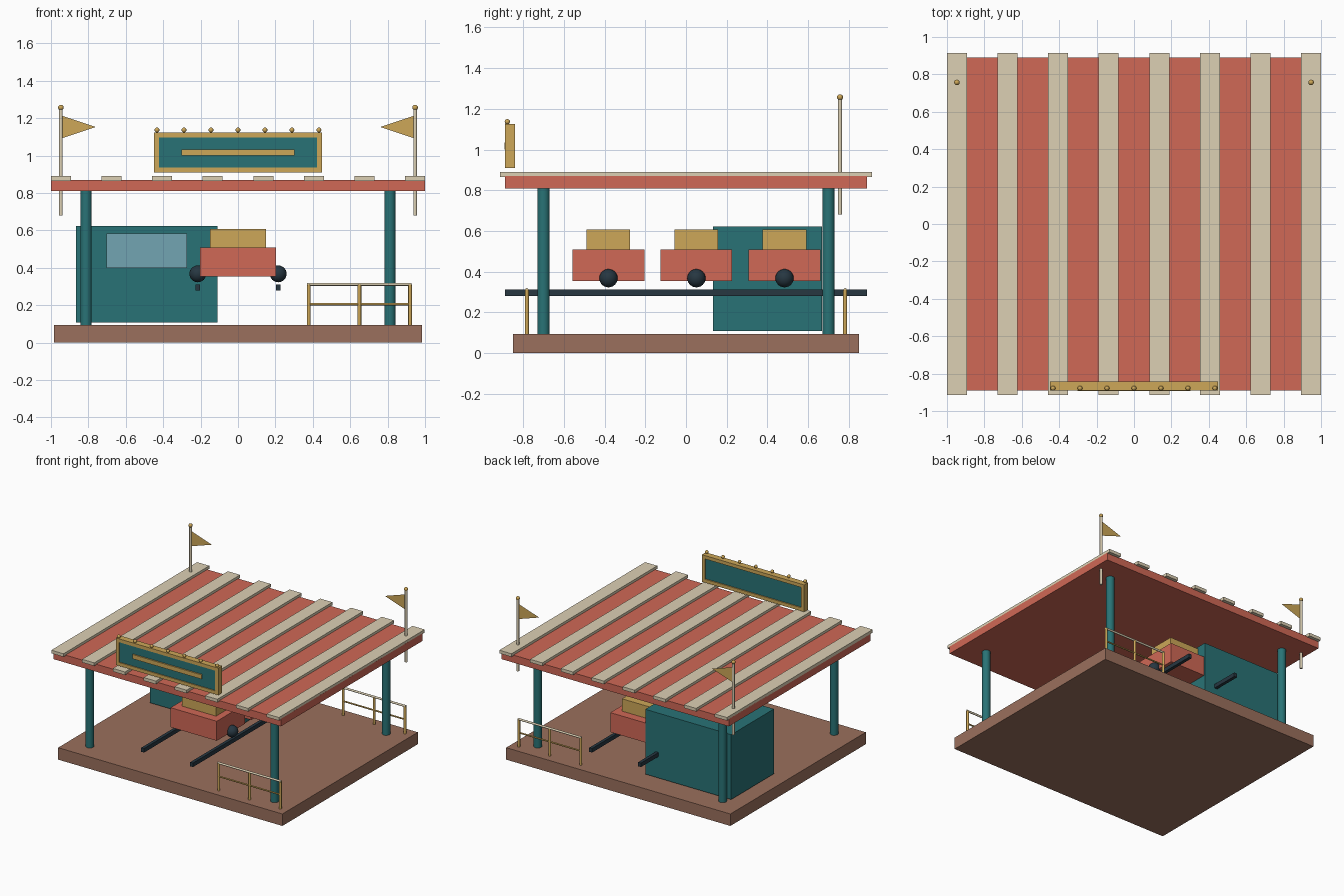
import bpy
from math import radians

if "Cube" in bpy.data.objects:
    bpy.data.objects.remove(bpy.data.objects["Cube"])


def material(name, rgb):
    m = bpy.data.materials.new(name)
    m.diffuse_color = (*rgb, 1)
    m.use_nodes = True
    m.node_tree.nodes["Principled BSDF"].inputs["Base Color"].default_value = m.diffuse_color
    return m


TEAL = material("teal", (0.022, 0.171, 0.18))
RED = material("red", (0.63, 0.138, 0.093))
CREAM = material("cream", (0.716, 0.631, 0.456))
GOLD = material("gold", (0.61, 0.386, 0.098))
WOOD = material("wood", (0.328, 0.162, 0.109))
DARK = material("dark", (0.02, 0.038, 0.053))
GLASS = material("glass", (0.17, 0.376, 0.445))


def finish(name, mat, smooth=False):
    ob = bpy.context.object
    ob.name = name
    ob.data.materials.append(mat)
    if smooth:
        bpy.ops.object.shade_smooth_by_angle(angle=radians(35))
    return ob


def box(name, mat, x, y, z):
    """Box from (min, max) pairs on each axis."""
    bpy.ops.mesh.primitive_cube_add(size=1, location=[sum(a) / 2 for a in (x, y, z)])
    bpy.context.object.scale = [a[1] - a[0] for a in (x, y, z)]
    bpy.ops.object.transform_apply(location=False, rotation=False, scale=True)
    return finish(name, mat)


def post(name, mat, x, y, z0, z1, r, sides=24):
    bpy.ops.mesh.primitive_cylinder_add(vertices=sides, radius=r, depth=z1 - z0,
                                        location=(x, y, (z0 + z1) / 2))
    return finish(name, mat, True)


def rail(name, mat, x0, x1, y, z, r):
    bpy.ops.mesh.primitive_cylinder_add(vertices=12, radius=r, depth=x1 - x0,
                                        location=((x0 + x1) / 2, y, z),
                                        rotation=(0, radians(90), 0))
    return finish(name, mat, True)


def ball(name, mat, loc, r, seg=16, rings=10):
    bpy.ops.mesh.primitive_uv_sphere_add(segments=seg, ring_count=rings, radius=r, location=loc)
    return finish(name, mat, True)


# Platform, roof and roof stripes
box("platform", WOOD, (-0.985, 0.985), (-0.85, 0.85), (0, 0.095))
box("roof", RED, (-1, 1), (-0.89, 0.89), (0.81, 0.87))
for i in range(8):
    x = -0.9465 + i * 0.2704
    box(f"roof_stripe_{i + 1}", CREAM, (x - 0.0535, x + 0.0535), (-0.915, 0.915), (0.865, 0.89))

# Roof posts
for x in (-0.812, 0.812):
    for y in (-0.70, 0.70):
        post("roof_post", TEAL, x, y, 0.09, 0.815, 0.03)

# Operator booth with window
box("booth", TEAL, (-0.865, -0.11), (0.132, 0.668), (0.108, 0.623))
box("booth_window", GLASS, (-0.703, -0.273), (0.115, 0.14), (0.398, 0.583))

# Track rails
for x in (-0.215, 0.215):
    box("track_rail", DARK, (x - 0.0125, x + 0.0125), (-0.89, 0.89), (0.28, 0.312))

# Train cars
for i, y in enumerate((-0.381, 0.051, 0.484), 1):
    box(f"car_{i}_body", RED, (-0.203, 0.203), (y - 0.176, y + 0.176), (0.355, 0.51))
    box(f"car_{i}_seat", GOLD, (-0.149, 0.149), (y - 0.107, y + 0.107), (0.505, 0.608))
    for x in (-0.215, 0.215):
        ball(f"car_{i}_wheel", DARK, (x, y, 0.368), 0.045, 20, 12)

# Railings on the right, front and back
for y in (-0.782, 0.782):
    for x in (0.378, 0.649, 0.92):
        post("railing_post", GOLD, x, y, 0.09, 0.312, 0.01, 12)
    rail("railing_top", CREAM, 0.37, 0.928, y, 0.312, 0.008)
    rail("railing_middle", GOLD, 0.378, 0.92, y, 0.206, 0.006)

# Sign: recessed panel, frame, blank bar and bulbs
box("sign_panel", TEAL, (-0.43, 0.43), (-0.882, -0.85), (0.92, 1.115))
for z in (0.91, 1.098):
    box("sign_frame_rail", GOLD, (-0.45, 0.45), (-0.89, -0.841), (z, z + 0.027))
for x in (-0.45, 0.422):
    box("sign_frame_side", GOLD, (x, x + 0.028), (-0.89, -0.841), (0.91, 1.125))
box("sign_bar", GOLD, (-0.303, 0.303), (-0.893, -0.875), (1.0, 1.034))
for i in range(7):
    ball(f"sign_bulb_{i + 1}", GOLD, (-0.433 + i * 0.1443, -0.878, 1.137), 0.013, 12, 8)

# Flagpoles with pennants pointing inward
for s in (-1, 1):
    post("flagpole", CREAM, s * 0.947, 0.757, 0.68, 1.25, 0.01, 12)
    ball("flagpole_ball", GOLD, (s * 0.947, 0.757, 1.257), 0.015, 12, 8)
    mesh = bpy.data.meshes.new("flag")
    mesh.from_pydata([(s * 0.94, 0.757, 1.213), (s * 0.94, 0.757, 1.093),
                      (s * 0.76, 0.757, 1.153)], [], [(0, 1, 2)])
    mesh.materials.append(GOLD)
    bpy.context.collection.objects.link(bpy.data.objects.new("flag", mesh))
